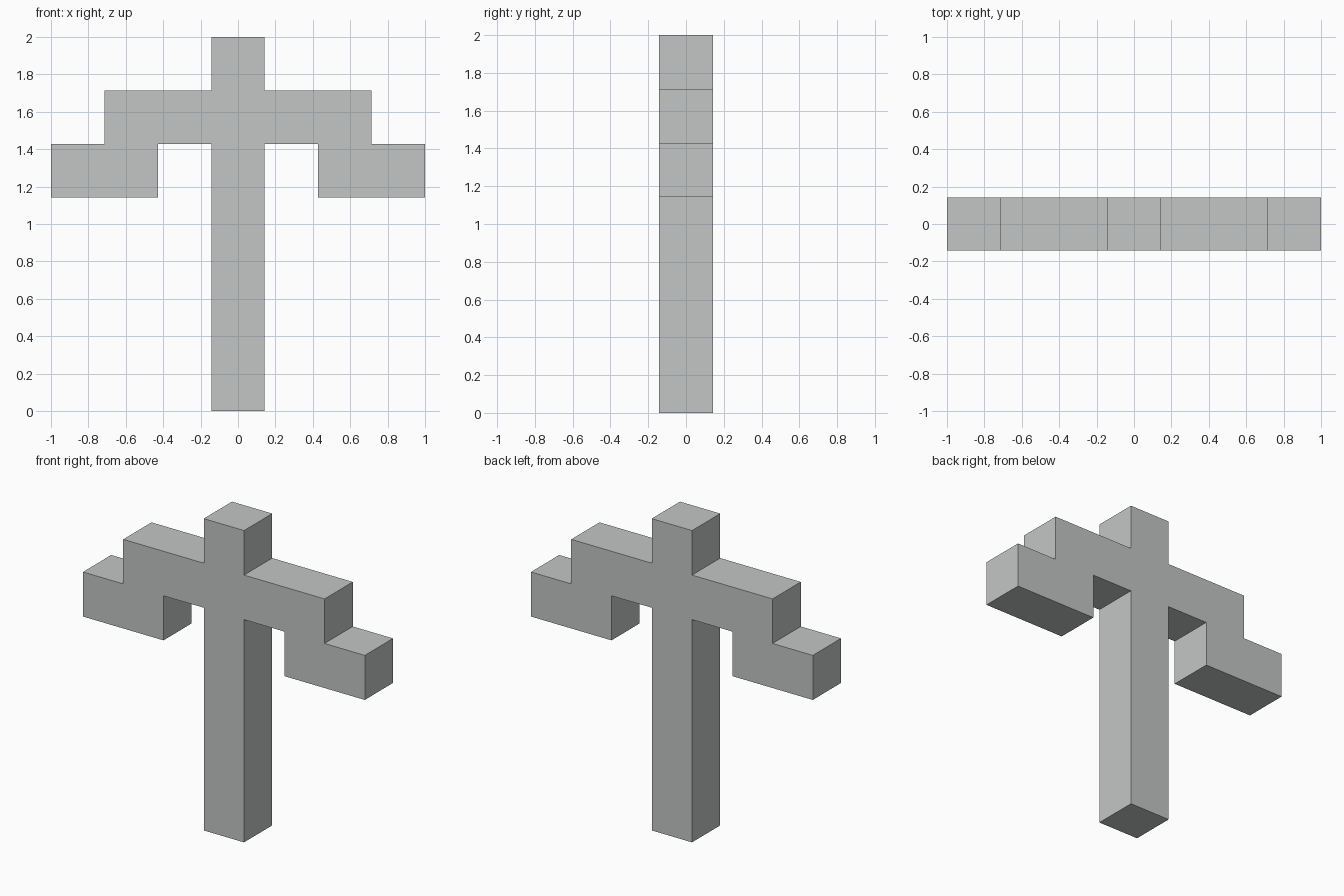
import bpy
import bmesh

if "Cube" in bpy.data.objects:
    bpy.data.objects.remove(bpy.data.objects["Cube"])

U = 2 / 7  # one block of the stepped silhouette

grey = bpy.data.materials.new("light_grey")
grey.diffuse_color = (0.55, 0.565, 0.565, 1.0)
grey.use_nodes = True
grey.node_tree.nodes["Principled BSDF"].inputs["Base Color"].default_value = grey.diffuse_color

# Right half of the front outline in block units, from the foot to the top
half = [(0.5, 0), (0.5, 5), (1.5, 5), (1.5, 4), (3.5, 4), (3.5, 5),
        (2.5, 5), (2.5, 6), (0.5, 6), (0.5, 7)]
outline = half + [(-x, z) for x, z in reversed(half)]

# Stepped post with drooping arms: one extruded profile
bm = bmesh.new()
face = bm.faces.new([bm.verts.new((x * U, -U / 2, z * U)) for x, z in outline])
result = bmesh.ops.extrude_face_region(bm, geom=[face], use_keep_orig=True)
moved = [v for v in result["geom"] if isinstance(v, bmesh.types.BMVert)]
bmesh.ops.translate(bm, verts=moved, vec=(0, U, 0))
bmesh.ops.recalc_face_normals(bm, faces=bm.faces)

mesh = bpy.data.meshes.new("post_with_stepped_arms")
bm.to_mesh(mesh)
bm.free()
mesh.materials.append(grey)
post = bpy.data.objects.new("post_with_stepped_arms", mesh)
bpy.context.collection.objects.link(post)
